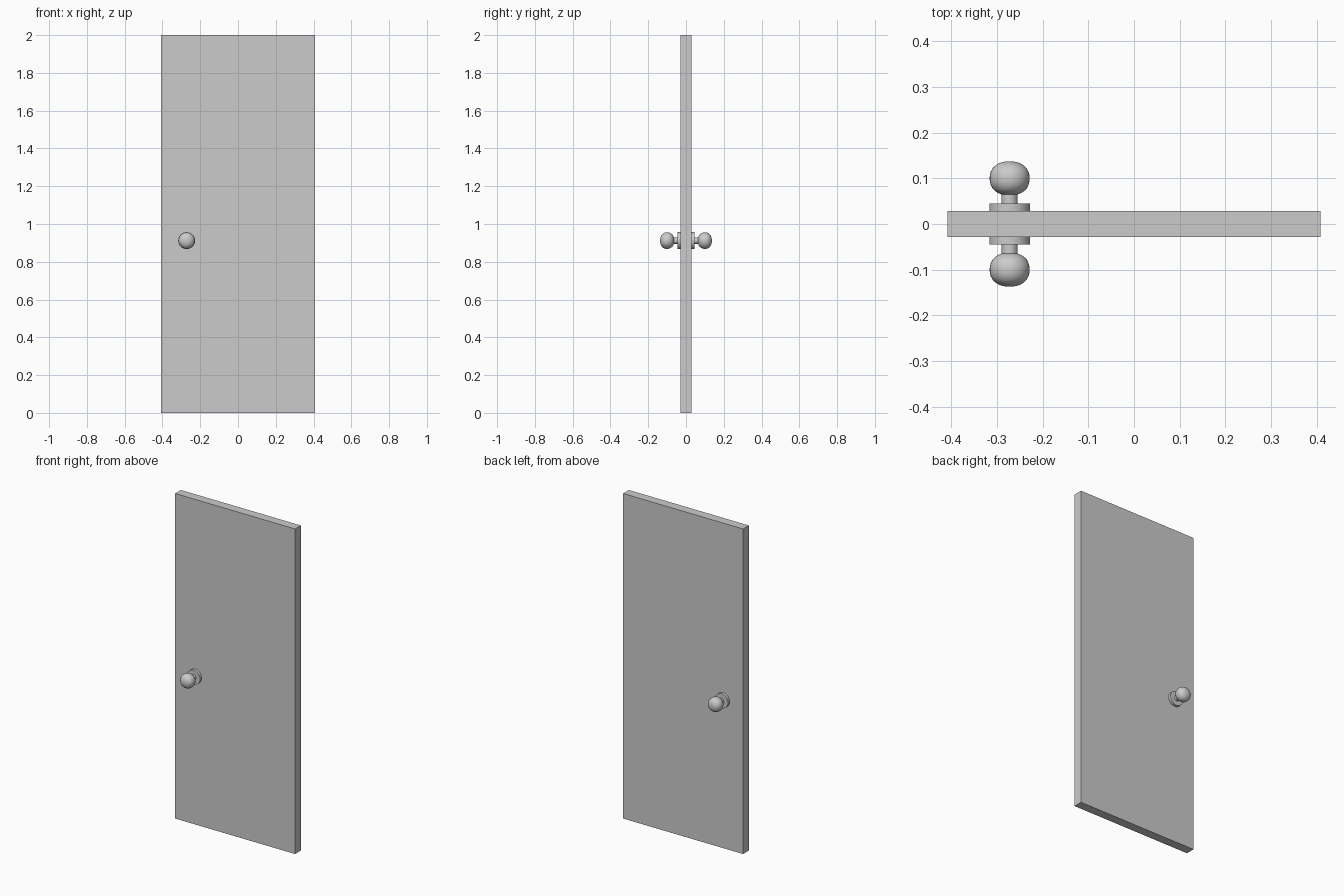
import bpy, math

if "Cube" in bpy.data.objects:
    bpy.data.objects.remove(bpy.data.objects["Cube"])

KNOB_X, KNOB_Z = -0.272, 0.912


def finish(obj, name):
    obj.name = name
    bpy.ops.object.shade_smooth_by_angle(angle=math.radians(35))
    return obj


def disc(name, radius, y0, y1):
    # cylinder lying along y between two depths
    bpy.ops.mesh.primitive_cylinder_add(
        vertices=48, radius=radius, depth=abs(y1 - y0),
        location=(KNOB_X, (y0 + y1) / 2, KNOB_Z), rotation=(math.pi / 2, 0, 0))
    return finish(bpy.context.object, name)


# Door slab
bpy.ops.mesh.primitive_cube_add(size=1, location=(0, 0, 1))
door = bpy.context.object
door.name = "door_panel"
door.scale = (0.816, 0.056, 2.0)
bpy.ops.object.transform_apply(location=False, rotation=False, scale=True)

# Matching knob set on each face
for side, s in (("front", -1), ("back", 1)):
    disc(side + "_rosette", 0.0445, s * 0.027, s * 0.0445)
    disc(side + "_neck", 0.0175, s * 0.043, s * 0.072)
    bpy.ops.mesh.primitive_uv_sphere_add(
        segments=32, ring_count=16, radius=1,
        location=(KNOB_X, s * 0.0997, KNOB_Z), rotation=(math.pi / 2, 0, 0))
    knob = bpy.context.object
    knob.scale = (0.0437, 0.0437, 0.0373)
    # slightly squarer than a plain ellipsoid, flattened at the ends
    for v in knob.data.vertices:
        r = math.hypot(v.co.x, v.co.y)
        k = (abs(v.co.z) ** 2.25 + r ** 2.25) ** (-1 / 2.25)
        v.co *= k
    finish(knob, side + "_knob")
